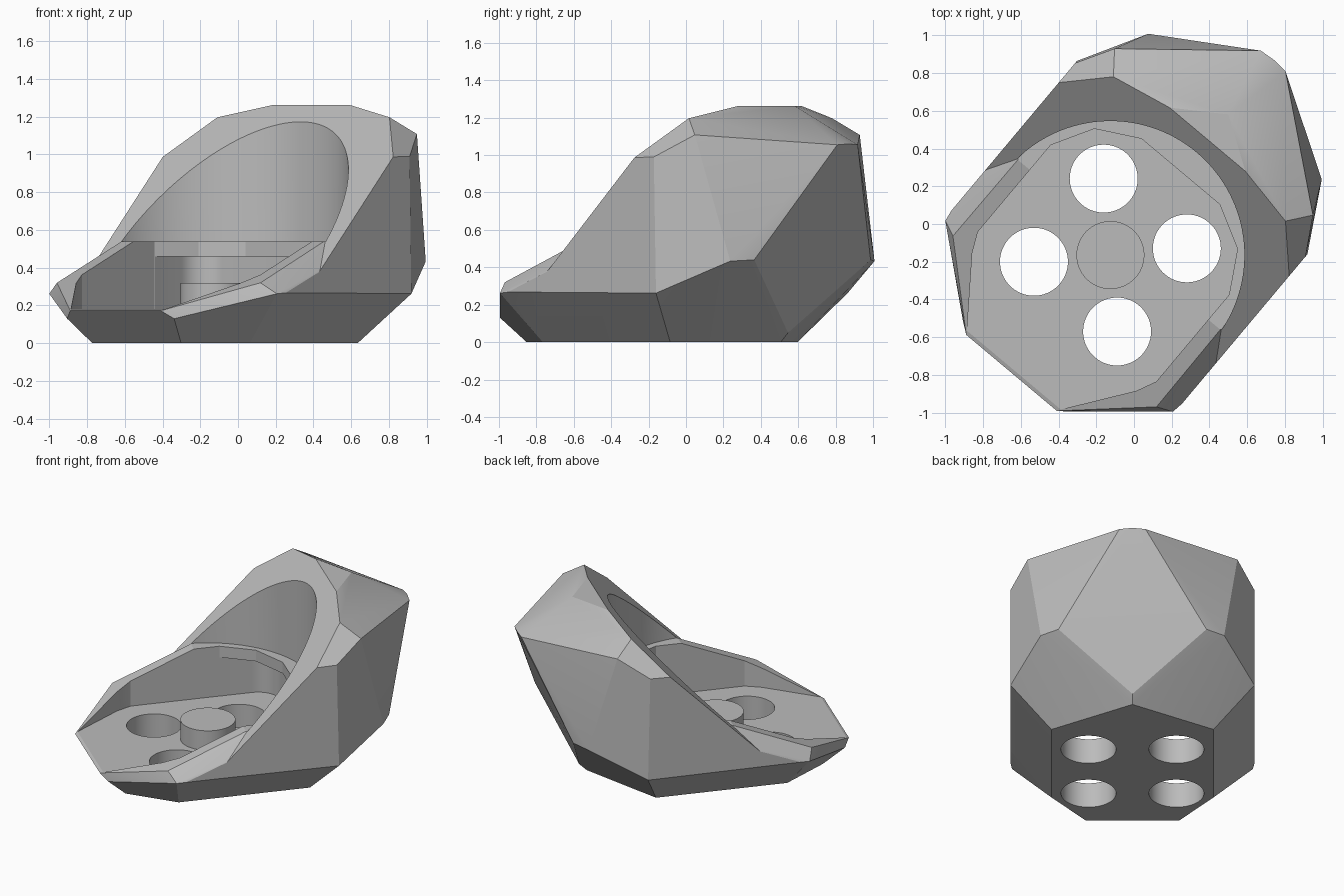
import bpy, bmesh, math
from mathutils import Matrix

if "Cube" in bpy.data.objects:
    bpy.data.objects.remove(bpy.data.objects["Cube"])

# The model is mirror-symmetric about a vertical plane turned 50 degrees from x
M = Matrix.Translation((0.008, -0.006, 0)) @ Matrix.Rotation(math.radians(50), 4, 'Z')
CU = -0.207          # centre of the bowl along the symmetry axis

grey = bpy.data.materials.new("light_grey")
grey.diffuse_color = (0.5, 0.5, 0.5, 1)
grey.use_nodes = True
grey.node_tree.nodes["Principled BSDF"].inputs["Base Color"].default_value = grey.diffuse_color


def finish(bm, name):
    bmesh.ops.recalc_face_normals(bm, faces=bm.faces)
    bm.transform(M)
    me = bpy.data.meshes.new(name)
    bm.to_mesh(me)
    bm.free()
    me.materials.append(grey)
    ob = bpy.data.objects.new(name, me)
    bpy.context.collection.objects.link(ob)
    return ob


def hull(name, pts):
    """Convex solid from half of its corners, mirrored sideways."""
    bm = bmesh.new()
    for u, v, z in pts:
        bm.verts.new((u, v, z))
        if v:
            bm.verts.new((u, -v, z))
    res = bmesh.ops.convex_hull(bm, input=bm.verts)
    junk = {g for g in res["geom_interior"] + res["geom_unused"]
            if isinstance(g, bmesh.types.BMVert) and g.is_valid}
    bmesh.ops.delete(bm, geom=list(junk), context='VERTS')
    return finish(bm, name)


def prism(name, half, z0, z1):
    """Upright prism from half an outline, mirrored sideways."""
    bm = bmesh.new()
    outline = half + [(u, -v) for u, v in reversed(half)]
    f = bm.faces.new([bm.verts.new((u, v, z0)) for u, v in outline])
    g = bmesh.ops.extrude_face_region(bm, geom=[f])["geom"]
    bmesh.ops.translate(bm, vec=(0, 0, z1 - z0),
                        verts=[x for x in g if isinstance(x, bmesh.types.BMVert)])
    return finish(bm, name)


def cylinder(name, u, v, r, z0, z1, n=64):
    bm = bmesh.new()
    bmesh.ops.create_cone(bm, cap_ends=True, segments=n, radius1=r, radius2=r,
                          depth=z1 - z0,
                          matrix=Matrix.Translation((u, v, (z0 + z1) / 2)))
    return finish(bm, name)


def boolean(ob, other, op):
    m = ob.modifiers.new("bool", 'BOOLEAN')
    m.operation, m.object, m.solver = op, other, 'EXACT'
    bpy.context.view_layer.objects.active = ob
    bpy.ops.object.modifier_apply(modifier=m.name)
    bpy.data.objects.remove(other, do_unlink=True)


# Faceted body with the tall back and the 45 degree sloping face
body = hull("body", [
    (0.669, 0, 0), (0.342, 0.53, 0), (-0.53, 0.53, 0),
    (0.72, 0, 0.05), (0.89, 0.484, 0.44), (0.82, 0.60, 0.433),
    (0.467, 0.797, 0.262), (-0.403, 0.797, 0.267),
    (0.452, 0.797, 0.99), (0.645, 0.686, 1.108),
    (1.135, 0.085, 1.055), (1.142, 0, 1.06),
    (0.766, 0, 1.263), (0.593, 0.262, 1.263),
    (0.527, 0.595, 1.197), (0.317, 0.797, 0.987)])

# Low front with a gently sloping, chamfered rim
front = hull("front", [
    (-0.126, 0.70, 0.544), (-0.126, 0.797, 0.444),
    (-0.126, 0.797, 0.267), (-0.126, 0.53, 0),
    (-0.666, 0.704, 0.32), (-0.567, 0.797, 0.267), (-0.63, 0.787, 0.262),
    (-1.022, 0.313, 0.172), (-0.98, 0.37, 0.13),
    (-0.847, 0.307, 0), (-0.547, 0.53, 0)])
boolean(body, front, 'UNION')

# Round upper bowl
boolean(body, cylinder("bowl_cut", CU, 0, 0.71, 0.54, 2, 128), 'DIFFERENCE')

# Angular lower tray, open at the front
boolean(body, prism("tray_cut", [
    (0.371, 0.27), (0.251, 0.495), (0.036, 0.617), (-0.564, 0.617),
    (-0.669, 0.568), (-1.007, 0.321), (-1.08, 0.27)], 0.18, 0.7), 'DIFFERENCE')

# Rounded undercut below the tray lip
R = 0.153
corner = [(0.41 - R + R * math.cos(a), 0.616 - R + R * math.sin(a))
          for a in [math.pi / 2 * i / 10 for i in range(11)]]
boolean(body, prism("undercut", corner + [(-0.5, 0.616)], 0.18, 0.46), 'DIFFERENCE')

# Four holes through the floor
for su in (-1, 1):
    for sv in (-1, 1):
        boolean(body, cylinder("hole_cut", CU + su * 0.2875, sv * 0.2875,
                               0.18, -0.3, 0.3), 'DIFFERENCE')

# Round boss in the middle of the floor
boss = cylinder("centre_boss", CU, 0, 0.18, 0.15, 0.32)

# Clean flat facets, smooth round walls
for ob in (body, boss):
    bm = bmesh.new()
    bm.from_mesh(ob.data)
    bmesh.ops.remove_doubles(bm, verts=bm.verts, dist=0.0002)
    bmesh.ops.dissolve_limit(bm, angle_limit=math.radians(0.8),
                             verts=bm.verts, edges=bm.edges)
    bm.to_mesh(ob.data)
    bm.free()
    bpy.ops.object.select_all(action='DESELECT')
    ob.select_set(True)
    bpy.context.view_layer.objects.active = ob
    bpy.ops.object.shade_smooth_by_angle(angle=math.radians(20))
